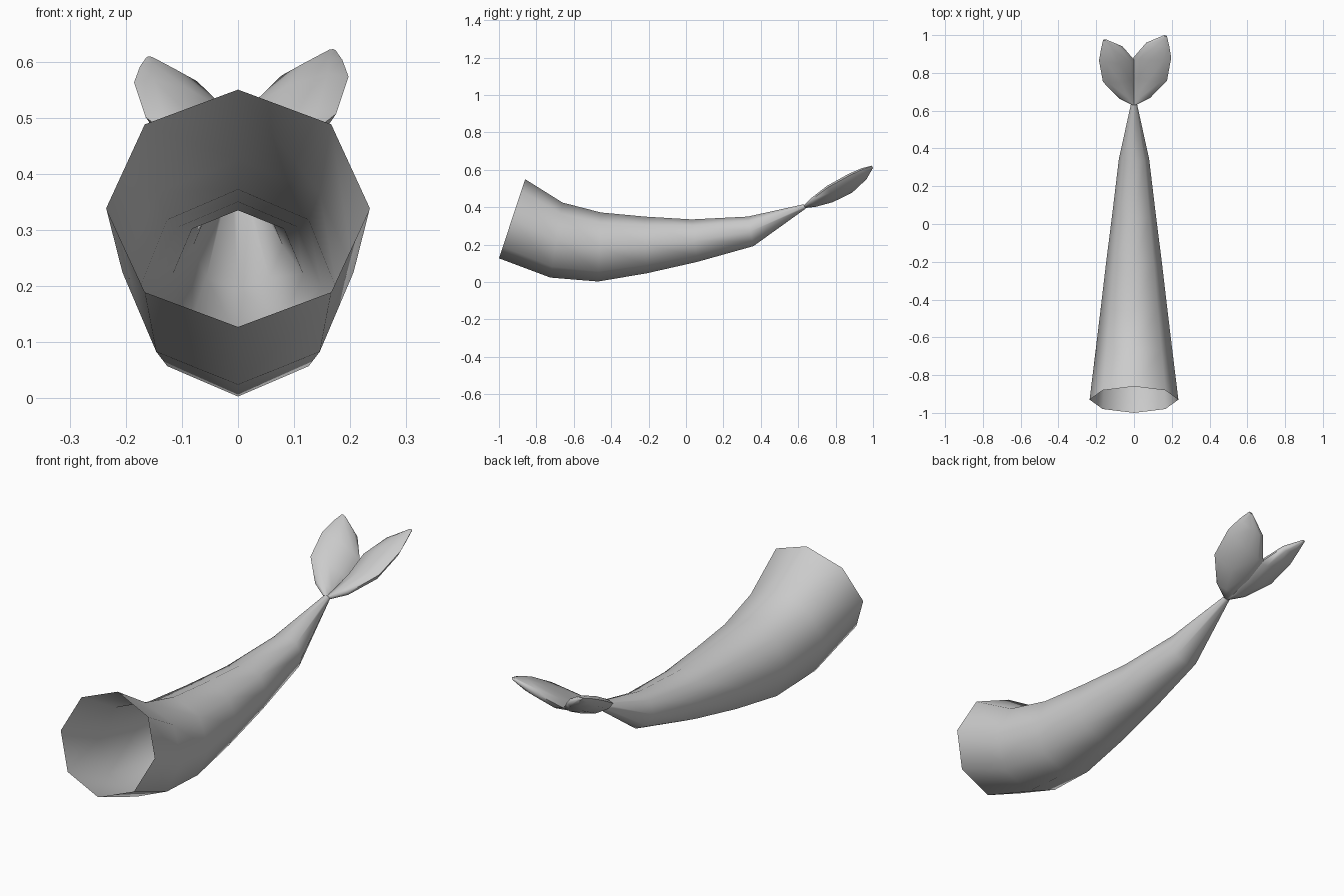
import bpy, bmesh, math
from mathutils import Vector

if "Cube" in bpy.data.objects:
    bpy.data.objects.remove(bpy.data.objects["Cube"])


def loft(name, rings, cap_start, cap_end, angle):
    """Skin a list of closed rings into one smooth-shaded object."""
    bm = bmesh.new()
    loops = [[bm.verts.new(p) for p in ring] for ring in rings]
    n = len(loops[0])
    for a, b in zip(loops, loops[1:]):
        for i in range(n):
            j = (i + 1) % n
            bm.faces.new((a[i], a[j], b[j], b[i]))
    if cap_start:
        bm.faces.new(loops[0][::-1])
    if cap_end:
        bm.faces.new(loops[-1])
    bmesh.ops.recalc_face_normals(bm, faces=bm.faces)
    mesh = bpy.data.meshes.new(name)
    bm.to_mesh(mesh)
    bm.free()
    obj = bpy.data.objects.new(name, mesh)
    bpy.context.collection.objects.link(obj)
    bpy.ops.object.select_all(action='DESELECT')
    obj.select_set(True)
    bpy.context.view_layer.objects.active = obj
    bpy.ops.object.shade_smooth_by_angle(angle=math.radians(angle))
    return obj


def oval(centre, u, v, n):
    return [centre + u * math.sin(2 * math.pi * i / n) + v * math.cos(2 * math.pi * i / n)
            for i in range(n)]


# Tail body: open eight-sided tube; each row is top (y, z), bottom (y, z), half width
sections = [
    ((-0.86, 0.55), (-1.0, 0.127), 0.235),
    ((-0.66, 0.425), (-0.725, 0.024), 0.206),
    ((-0.455, 0.372), (-0.47, 0.003), 0.178),
    ((-0.22, 0.35), (-0.21, 0.047), 0.149),
    ((0.03, 0.335), (0.06, 0.108), 0.116),
    ((0.33, 0.35), (0.36, 0.192), 0.08),
    ((0.63, 0.416), (0.64, 0.393), 0.016),
]
rings = []
for t, b, half in sections:
    top, bottom = Vector((0, *t)), Vector((0, *b))
    rings.append(oval((top + bottom) / 2, Vector((half, 0, 0)), (top - bottom) / 2, 8))
loft("tail_body", rings, False, True, 60)

# Flukes: padded leaves; each row is outer edge, inner edge, half thickness
leaf = [
    ((0.012, 0.63, 0.405), (-0.008, 0.635, 0.40), 0.008),
    ((0.085, 0.667, 0.437), (-0.004, 0.69, 0.41), 0.02),
    ((0.175, 0.76, 0.507), (-0.004, 0.78, 0.435), 0.03),
    ((0.197, 0.88, 0.573), (-0.004, 0.88, 0.485), 0.032),
    ((0.186, 0.945, 0.603), (0.065, 0.96, 0.555), 0.022),
    ((0.174, 0.995, 0.62), (0.155, 0.998, 0.612), 0.006),
]
normal = Vector((-0.33, -0.42, 0.84)).normalized()
root = Vector((0, 0.635, 0.405))
for name, side, size in (("right_fluke", 1, 1.0), ("left_fluke", -1, 0.94)):
    rings = []
    for outer, inner, thick in leaf:
        o, i = Vector(outer), Vector(inner)
        ring = oval((o + i) / 2, (o - i) / 2, normal * thick, 8)
        ring = [root + (p - root) * size for p in ring]
        rings.append([Vector((p.x * side, p.y, p.z)) for p in ring])
    loft(name, rings, True, True, 60)
